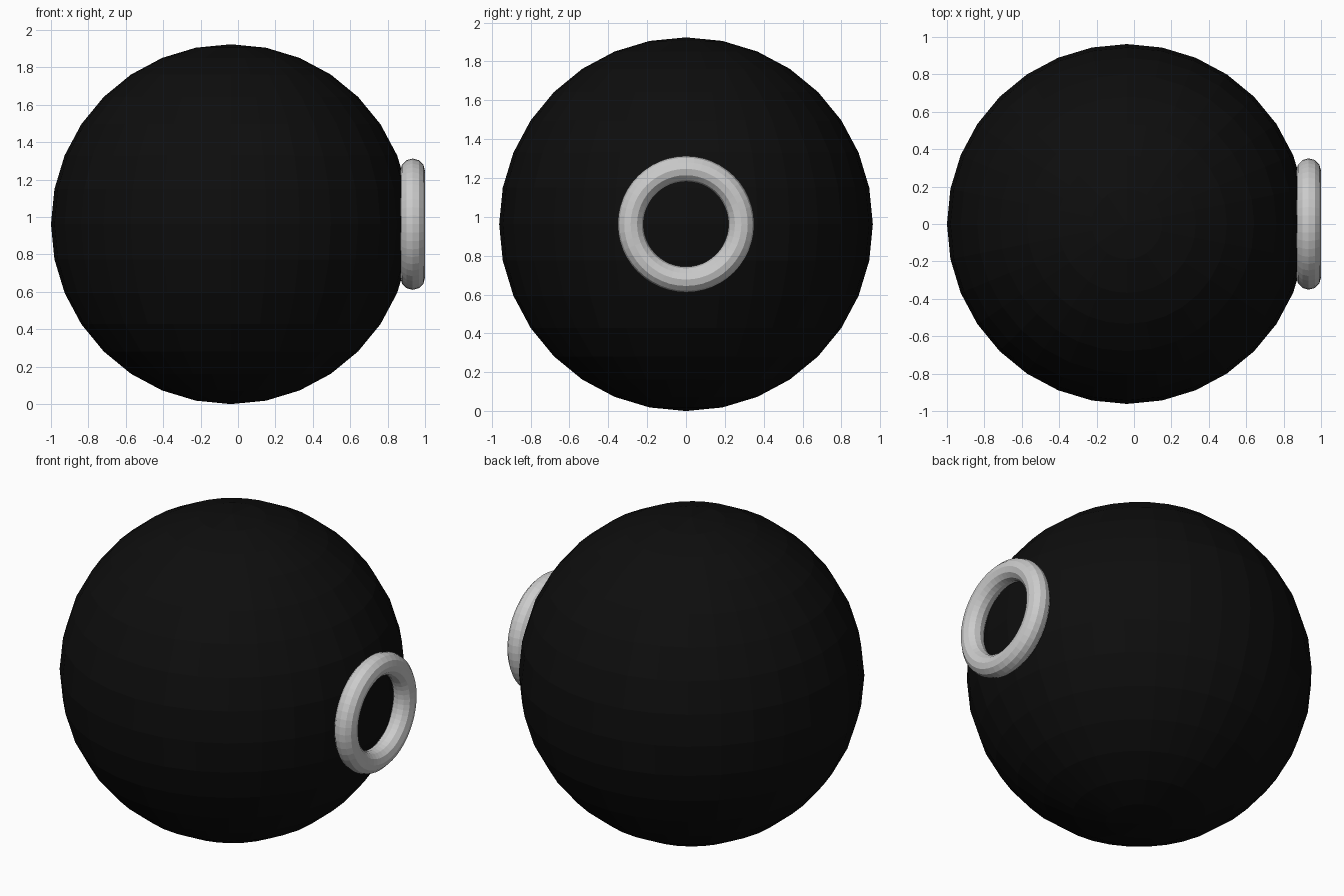
import bpy
from math import pi

if "Cube" in bpy.data.objects:
    bpy.data.objects.remove(bpy.data.objects["Cube"])

R = 0.962
CX = R - 1.0

# Large black ball
bpy.ops.mesh.primitive_uv_sphere_add(segments=32, ring_count=16, radius=R,
                                     location=(CX, 0, R))
ball = bpy.context.object
ball.name = "ball"
black = bpy.data.materials.new("black")
black.diffuse_color = (0.004, 0.004, 0.004, 1)
black.use_nodes = True
black.node_tree.nodes["Principled BSDF"].inputs["Base Color"].default_value = black.diffuse_color
ball.data.materials.append(black)

# Ring set into the +x side, facing outward
MINOR = 0.066
bpy.ops.mesh.primitive_torus_add(major_segments=48, minor_segments=12,
                                 major_radius=0.285, minor_radius=MINOR,
                                 location=(1.0 - MINOR, 0, R),
                                 rotation=(0, pi / 2, 0))
bpy.context.object.name = "side_ring"
